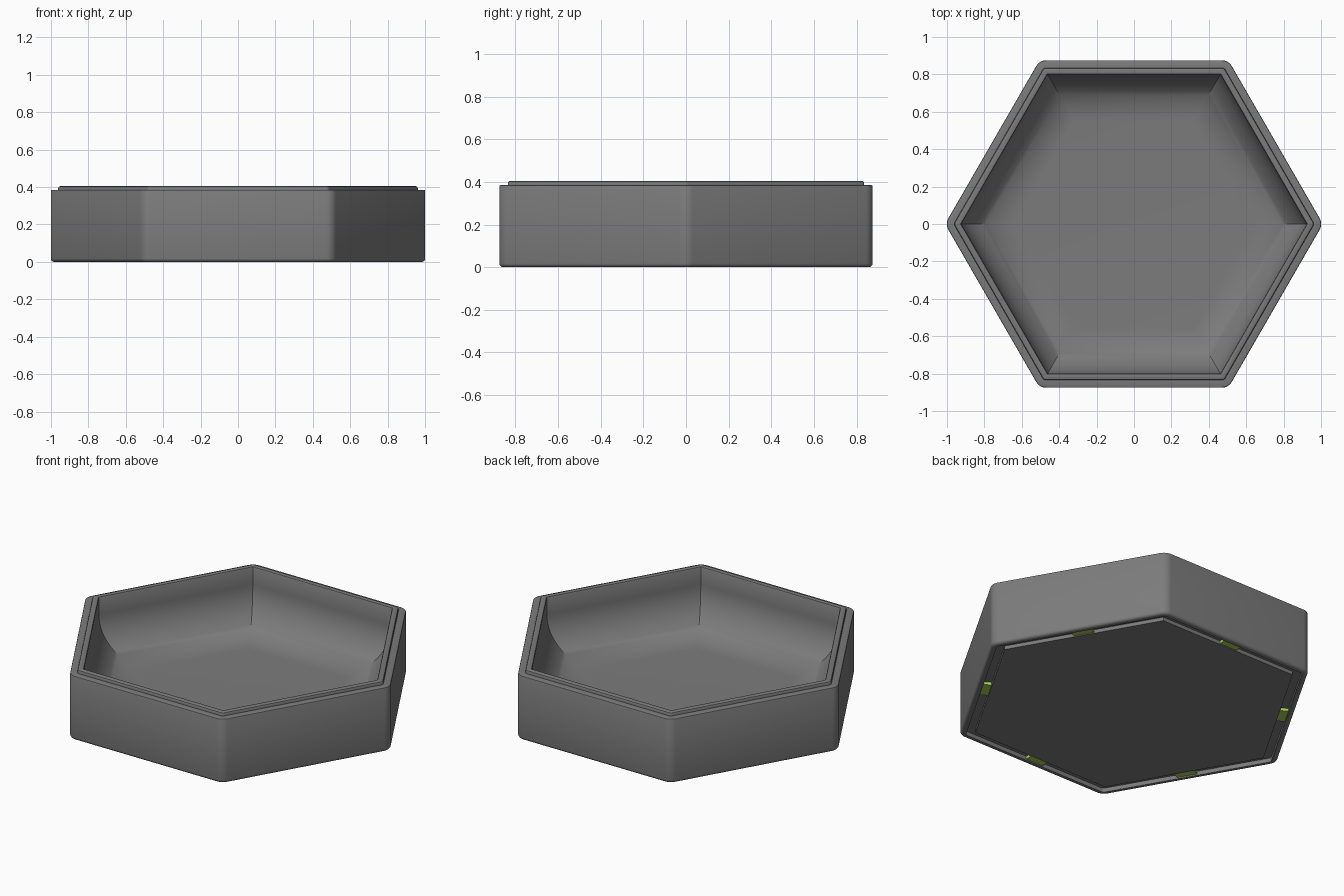
import bpy, bmesh, math
from mathutils import Matrix

if "Cube" in bpy.data.objects:
    bpy.data.objects.remove(bpy.data.objects["Cube"])

ARC = 6  # segments per rounded corner


def material(name, rgb):
    m = bpy.data.materials.new(name)
    m.diffuse_color = (*rgb, 1)
    m.use_nodes = True
    m.node_tree.nodes["Principled BSDF"].inputs["Base Color"].default_value = m.diffuse_color
    return m


grey = material("dark grey", (0.2, 0.2, 0.2))
green = material("lime green", (0.40, 0.62, 0.10))


def finish(name, bm, mat, angle=30):
    bmesh.ops.recalc_face_normals(bm, faces=bm.faces)
    mesh = bpy.data.meshes.new(name)
    bm.to_mesh(mesh)
    bm.free()
    mesh.materials.append(mat)
    ob = bpy.data.objects.new(name, mesh)
    bpy.context.collection.objects.link(ob)
    bpy.ops.object.select_all(action='DESELECT')
    ob.select_set(True)
    bpy.context.view_layer.objects.active = ob
    bpy.ops.object.shade_smooth_by_angle(angle=math.radians(angle))
    return ob


def hex_ring(bm, apothem, z, r):
    """Hexagon with corners of radius r; r = 0 collapses to sharp corners."""
    verts = []
    d = (apothem - r) / math.cos(math.pi / 6)
    for k in range(6):
        a = k * math.pi / 3
        for i in range(ARC + 1):
            t = a + math.pi / 3 * (i / ARC - 0.5)
            verts.append(bm.verts.new((d * math.cos(a) + r * math.cos(t),
                                       d * math.sin(a) + r * math.sin(t), z)))
    return verts


# Tray section (apothem, height, corner radius), from the floor over the lip to the underside
WALL, FLOOR, BOWL = 0.80, 0.05, 0.25
section = []
for i in range(17):
    t = math.pi / 2 * i / 16
    section.append((WALL - BOWL + BOWL * math.sin(t),
                    FLOOR + BOWL - BOWL * math.cos(t), 0))
section += [
    (0.80, 0.397, 0), (0.803, 0.403, 0), (0.808, 0.405, 0),        # lip inside
    (0.825, 0.405, 0.01), (0.832, 0.402, 0.017), (0.835, 0.395, 0.02),
    (0.835, 0.385, 0.02), (0.868, 0.385, 0.055), (0.873, 0.383, 0.06),
    (0.875, 0.378, 0.06),                                         # shoulder
]
for i in range(5):                                                # rounded foot
    t = math.pi / 2 * i / 4
    section.append((0.857 + 0.018 * math.cos(t), 0.018 - 0.018 * math.sin(t),
                    0.042 + 0.018 * math.cos(t)))
section += [(0.843, 0, 0.02), (0.843, 0.025, 0.02),                # stacking groove
            (0.795, 0.025, 0), (0.795, 0.003, 0)]

bm = bmesh.new()
rings = [hex_ring(bm, *p) for p in section]
n = len(rings[0])
for a, b in zip(rings, rings[1:]):
    for i in range(n):
        j = (i + 1) % n
        bm.faces.new((a[i], a[j], b[j], b[i]))
bm.faces.new(rings[0])
bm.faces.new(rings[-1])
bmesh.ops.remove_doubles(bm, verts=bm.verts, dist=1e-5)
finish("tray", bm, grey)

# Small clips inside the groove, one per side
for k in range(6):
    bm = bmesh.new()
    m = (Matrix.Rotation(math.radians(30 + 60 * k), 4, 'Z')
         @ Matrix.Translation((0.82, 0, 0.017))
         @ Matrix.Diagonal((0.048, 0.115, 0.018, 1)))
    bmesh.ops.create_cube(bm, size=1, matrix=m)
    finish(f"groove_clip_{k + 1}", bm, green)
